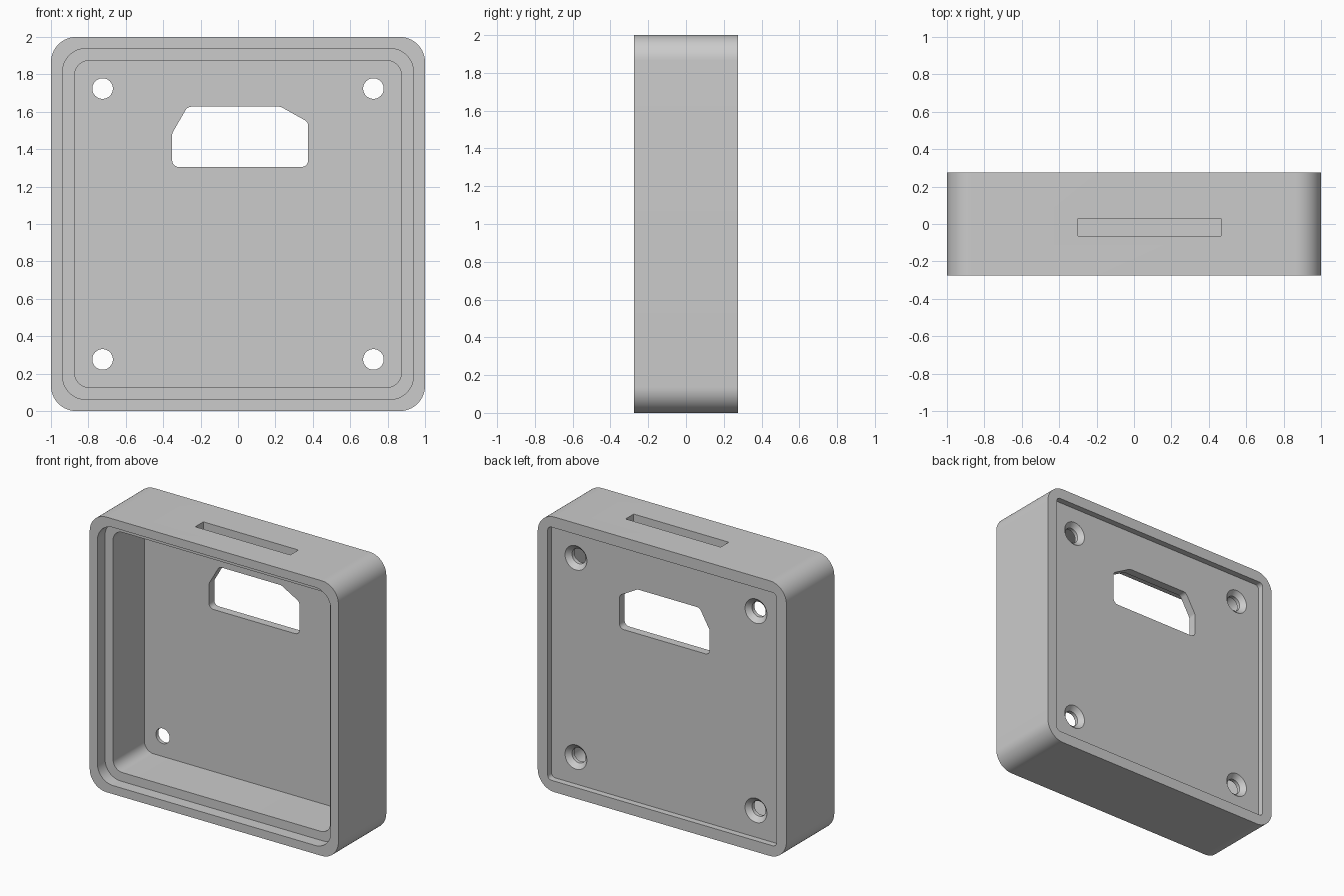
import bpy
import bmesh
import math
from mathutils import Vector

default = bpy.data.objects.get("Cube")
if default:
    bpy.data.objects.remove(default, do_unlink=True)

grey = bpy.data.materials.new("plain grey")
grey.use_nodes = True
COLOUR = (0.6, 0.6, 0.6, 1)
grey.diffuse_color = COLOUR
grey.node_tree.nodes["Principled BSDF"].inputs["Base Color"].default_value = COLOUR


def rounded(points, radius, steps=10):
    """Round every corner of a convex polygon with an arc."""
    out = []
    for i, p in enumerate(points):
        p = Vector(p)
        a = (Vector(points[i - 1]) - p).normalized()
        b = (Vector(points[(i + 1) % len(points)]) - p).normalized()
        half = a.angle(b) / 2
        mid = (a + b).normalized()
        centre = p + mid * (radius / math.sin(half))
        sweep = math.pi / 2 - half
        side = Vector((-mid.y, mid.x))
        if side.dot(a) < 0:
            side = -side
        for k in range(steps + 1):
            t = sweep * (1 - 2 * k / steps)
            out.append(centre + radius * (side * math.sin(t) - mid * math.cos(t)))
    return out


def square(half):
    """Square about the middle of the case, in x and z."""
    return [(-half, 1 - half), (half, 1 - half), (half, 1 + half), (-half, 1 + half)]


def circle(x, z, radius, sides=48):
    return [(x + radius * math.cos(math.tau * k / sides),
             z + radius * math.sin(math.tau * k / sides)) for k in range(sides)]


def loft(name, front, back, y0, y1):
    """Solid between two matching x-z outlines at depths y0 and y1."""
    bm = bmesh.new()
    a = [bm.verts.new((x, y0, z)) for x, z in front]
    b = [bm.verts.new((x, y1, z)) for x, z in back]
    bm.faces.new(a)
    bm.faces.new(b)
    for i in range(len(a)):
        bm.faces.new((a[i - 1], a[i], b[i], b[i - 1]))
    bmesh.ops.recalc_face_normals(bm, faces=bm.faces)
    mesh = bpy.data.meshes.new(name)
    bm.to_mesh(mesh)
    bm.free()
    mesh.materials.append(grey)
    obj = bpy.data.objects.new(name, mesh)
    bpy.context.collection.objects.link(obj)
    return obj


def prism(name, outline, y0, y1):
    return loft(name, outline, outline, y0, y1)


# Depths: outer faces, front step, cavity floor, back recess
FRONT, BACK = -0.275, 0.275
STEP, FLOOR, RECESS = -0.188, 0.17, 0.23

case = prism("case", rounded(square(1.0), 0.135, 16), FRONT, BACK)

# Stepped front opening and shallow back recess
cutters = [
    prism("lid_step", rounded(square(0.938), 0.125, 16), FRONT - 0.1, STEP),
    prism("cavity", rounded(square(0.873), 0.075, 12), FRONT - 0.15, FLOOR),
    prism("back_recess", rounded(square(0.92), 0.03, 6), RECESS, BACK + 0.1),
]

# Window through the back panel
window = [(-0.352, 1.305), (0.375, 1.305), (0.375, 1.545),
          (0.228, 1.627), (-0.27, 1.627), (-0.352, 1.485)]
cutters.append(prism("window", rounded(window, 0.035, 6), 0.1, 0.35))

# Slot through the top wall
slot = [(-0.3, 1.7), (0.465, 1.7), (0.465, 2.1), (-0.3, 2.1)]
cutters.append(prism("top_slot", slot, -0.063, 0.03))

# Countersunk screw holes
for x in (-0.724, 0.724):
    for z in (0.276, 1.724):
        cutters.append(prism("screw_hole", circle(x, z, 0.055), 0.1, 0.35))
        cutters.append(loft("countersink", circle(x, z, 0.055),
                            circle(x, z, 0.108), 0.197, 0.25))

bpy.ops.object.select_all(action="DESELECT")
bpy.context.view_layer.objects.active = case
case.select_set(True)
for cutter in cutters:
    cutter.hide_render = True
    mod = case.modifiers.new(cutter.name, "BOOLEAN")
    mod.operation = "DIFFERENCE"
    mod.solver = "EXACT"
    mod.object = cutter
    bpy.ops.object.modifier_apply(modifier=mod.name)
    bpy.data.objects.remove(cutter, do_unlink=True)

bpy.ops.object.shade_smooth_by_angle(angle=math.radians(30))
